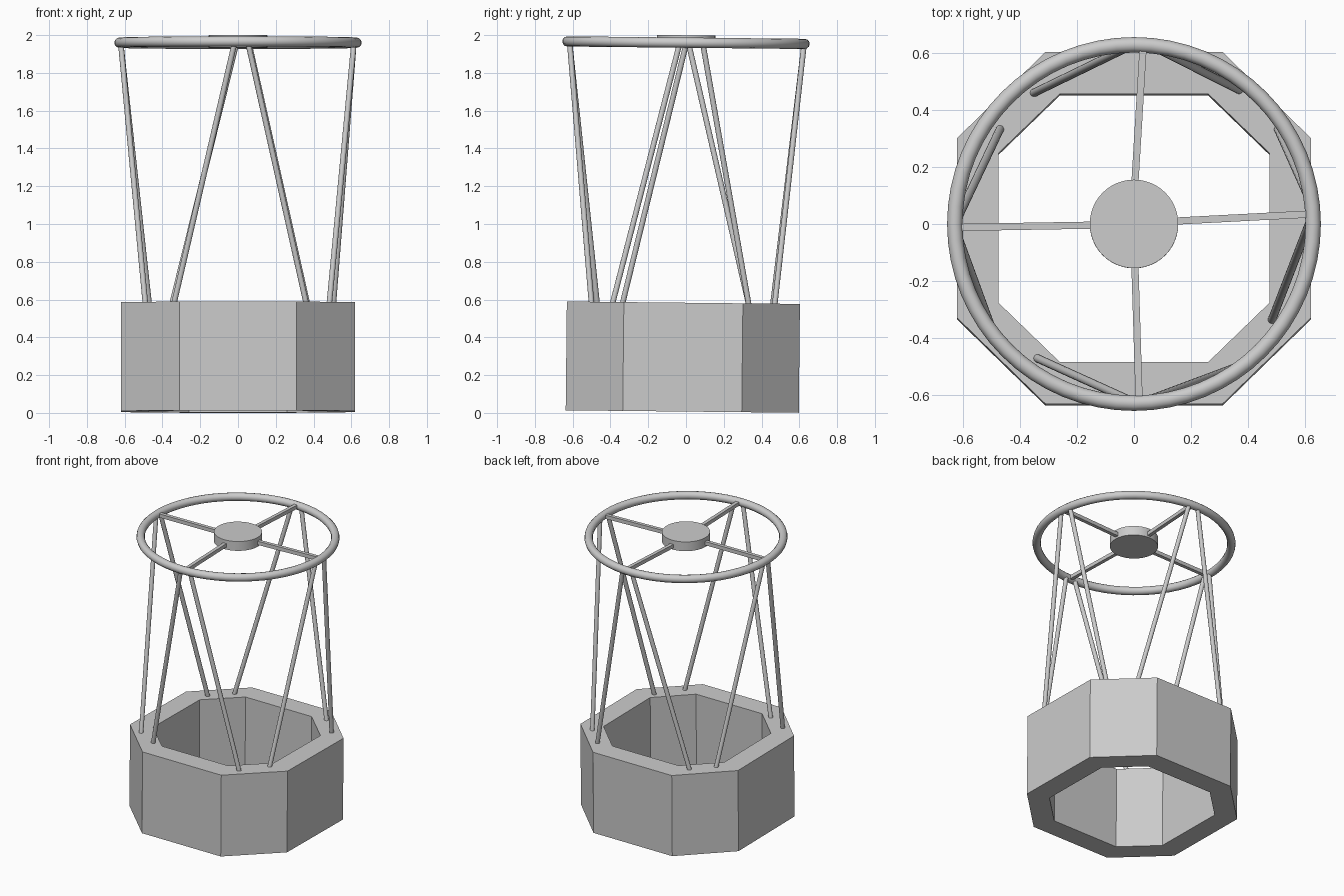
import bpy, bmesh, math
from mathutils import Vector, Matrix

if "Cube" in bpy.data.objects:
    bpy.data.objects.remove(bpy.data.objects["Cube"])

TILT = 0.0105  # whole assembly leans slightly about x
LEAN = Matrix.Rotation(-TILT, 4, 'X')


def finish(name, bm, smooth=False):
    bmesh.ops.recalc_face_normals(bm, faces=bm.faces)
    me = bpy.data.meshes.new(name)
    bm.to_mesh(me)
    bm.free()
    ob = bpy.data.objects.new(name, me)
    bpy.context.collection.objects.link(ob)
    if smooth:
        bpy.ops.object.select_all(action='DESELECT')
        ob.select_set(True)
        bpy.context.view_layer.objects.active = ob
        bpy.ops.object.shade_smooth_by_angle(angle=math.radians(40))
    return ob


def rod(name, a, b, r):
    a, b = Vector(a), Vector(b)
    d = b - a
    m = Matrix.Translation((a + b) / 2) @ d.to_track_quat('Z', 'Y').to_matrix().to_4x4()
    bm = bmesh.new()
    bmesh.ops.create_cone(bm, cap_ends=True, segments=16, radius1=r, radius2=r,
                          depth=d.length, matrix=m)
    return finish(name, bm, True)


def beam(name, a, b, width, height):
    a, b = Vector(a), Vector(b)
    d = b - a
    m = (Matrix.Translation((a + b) / 2)
         @ Matrix.Rotation(math.atan2(d.y, d.x), 4, 'Z')
         @ Matrix.Diagonal((d.length, width, height, 1)))
    bm = bmesh.new()
    bmesh.ops.create_cube(bm, size=1, matrix=m)
    return finish(name, bm)


def octagon(hx, hy, cx, cy):
    return [(hx, -cy), (hx, cy), (cx, hy), (-cx, hy),
            (-hx, cy), (-hx, -cy), (-cx, -hy), (cx, -hy)]


# Octagonal open box
bm = bmesh.new()
loops = []
for pts, z in ((octagon(0.62, 0.617, 0.31, 0.315), 0.007),
               (octagon(0.62, 0.617, 0.31, 0.315), 0.583),
               (octagon(0.475, 0.47, 0.26, 0.262), 0.583),
               (octagon(0.475, 0.47, 0.26, 0.262), 0.007)):
    loops.append([bm.verts.new(LEAN @ Vector((x, y - 0.02, z))) for x, y in pts])
for k in range(4):
    p, q = loops[k], loops[(k + 1) % 4]
    for i in range(8):
        j = (i + 1) % 8
        bm.faces.new((p[i], p[j], q[j], q[i]))
finish("octagonal_box", bm)

# Top ring
bpy.ops.mesh.primitive_torus_add(major_radius=0.628, minor_radius=0.027,
                                 major_segments=64, minor_segments=12,
                                 location=(0, 0, 1.96), rotation=(-TILT, 0, 0))
ring = bpy.context.object
ring.name = "top_ring"
bpy.ops.object.shade_smooth_by_angle(angle=math.radians(40))

# Central hub
bm = bmesh.new()
bmesh.ops.create_cone(bm, cap_ends=True, segments=48, radius1=0.155, radius2=0.155,
                      depth=0.066, matrix=Matrix.Translation((0, 0, 1.966)) @ LEAN)
finish("hub", bm, True)

# Spokes from hub to ring
spokes = {"right": ((0.14, 0.01), (0.62, 0.035)), "left": ((-0.14, -0.004), (-0.62, -0.012)),
          "back": ((0.003, 0.14), (0.032, 0.62)), "front": ((0.003, -0.14), (0.018, -0.62))}
for side, (a, b) in spokes.items():
    beam("spoke_" + side, (*a, 1.96 - TILT * a[1]), (*b, 1.96 - TILT * b[1]), 0.025, 0.026)

# Truss poles in V pairs: top xy, bottom xy
poles = [((-0.02, -0.615), (-0.34, -0.47)), ((0.055, -0.615), (0.362, -0.5)),
         ((-0.01, 0.625), (-0.35, 0.46)), ((0.06, 0.625), (0.368, 0.47)),
         ((0.613, 0.0), (0.483, -0.337)), ((0.613, 0.09), (0.505, 0.332)),
         ((-0.62, 0.015), (-0.47, 0.332)), ((-0.62, -0.035), (-0.49, -0.39))]
for n, (t, b) in enumerate(poles, 1):
    rod(f"truss_pole_{n}", (*b, 0.575), (*t, 1.95), 0.0145)
